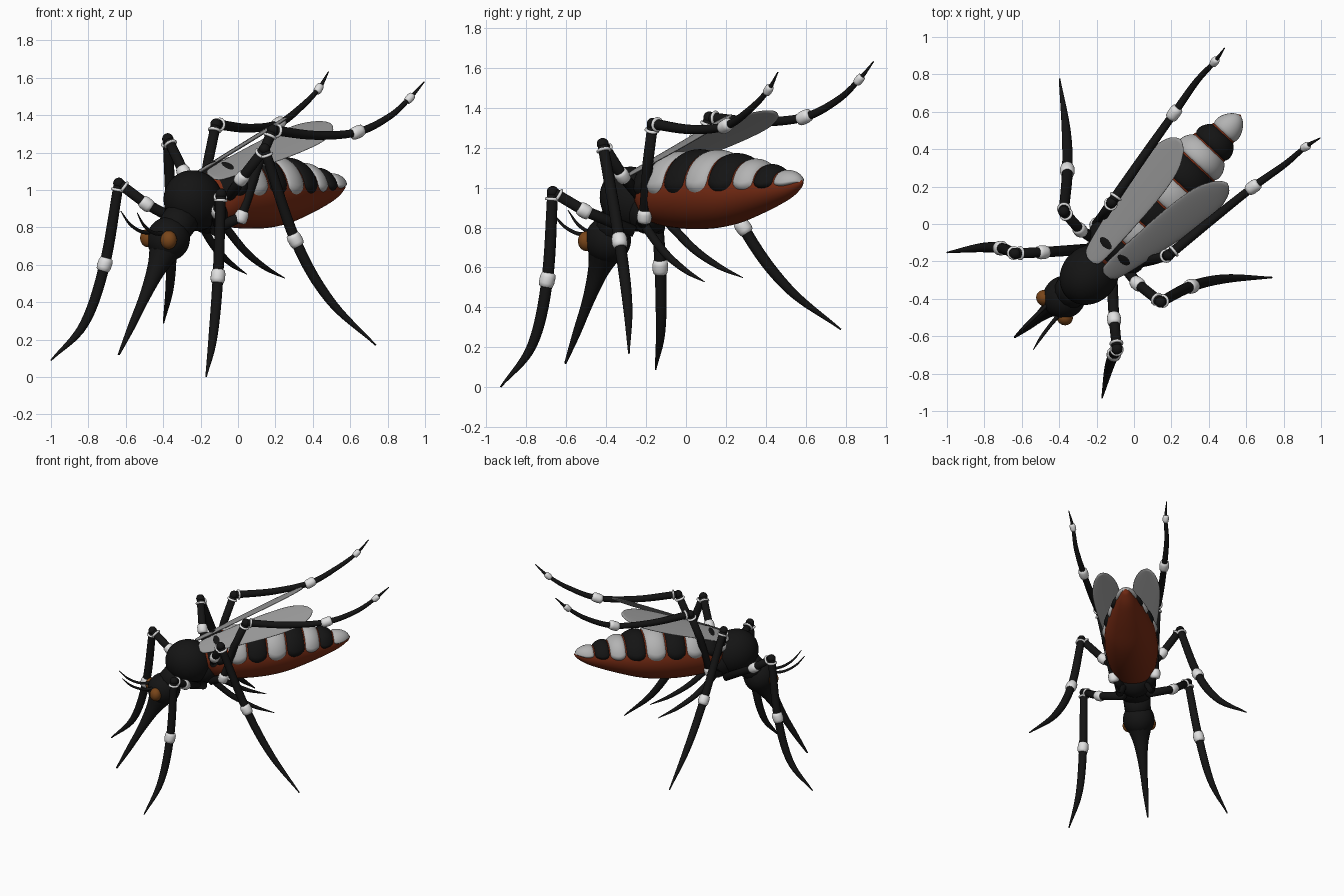
import bpy, bmesh
from math import sin, cos, pi, radians, sqrt
from mathutils import Vector, Matrix

if "Cube" in bpy.data.objects:
    bpy.data.objects.remove(bpy.data.objects["Cube"])

# Body frame: x runs from head to tail, y to the side, z up; then turned and rolled
POSE = (Matrix.Translation((-.045, .042, 0)) @ Matrix.Rotation(radians(46.9), 4, 'Z')
        @ Matrix.Rotation(radians(4.4), 4, 'X'))


def material(name, r, g, b):
    m = bpy.data.materials.new(name)
    m.use_nodes = True
    m.diffuse_color = (r, g, b, 1)
    bsdf = m.node_tree.nodes["Principled BSDF"]
    bsdf.inputs["Base Color"].default_value = (r, g, b, 1)
    bsdf.inputs["Roughness"].default_value = .6
    return m


BLACK = material("black", .007, .007, .007)
WHITE = material("white", .75, .75, .75)
GREY = material("stripe grey", .45, .45, .45)
WING = material("wing grey", .3, .3, .3)
RED = material("belly red", .19, .025, .007)
BROWN = material("eye brown", .19, .06, .01)


def finish(name, bm, mat):
    bmesh.ops.recalc_face_normals(bm, faces=bm.faces)
    for f in bm.faces:
        f.smooth = True
    mesh = bpy.data.meshes.new(name)
    bm.to_mesh(mesh)
    bm.free()
    mesh.materials.append(mat)
    ob = bpy.data.objects.new(name, mesh)
    bpy.context.collection.objects.link(ob)
    ob.matrix_world = POSE
    return ob


def skin(bm, rows, closed=True):
    """Join rows of points with quads; closed rows get end caps."""
    rings = [[bm.verts.new(p) for p in row] for row in rows]
    n = len(rings[0])
    for a, b in zip(rings, rings[1:]):
        for i in range(n if closed else n - 1):
            j = (i + 1) % n
            bm.faces.new((a[i], a[j], b[j], b[i]))
    if closed:
        bm.faces.new(rings[0])
        bm.faces.new(rings[-1])


def smooth(points, steps=8):
    """Catmull-Rom samples through points of any dimension."""
    pts = [Vector(p) for p in points]
    pts = [2 * pts[0] - pts[1]] + pts + [2 * pts[-1] - pts[-2]]
    out = []
    for a, b, c, d in zip(pts, pts[1:], pts[2:], pts[3:]):
        for k in range(steps):
            t = k / steps
            out.append(.5 * (2 * b + (c - a) * t + (2 * a - 5 * b + 4 * c - d) * t ** 2
                             + (3 * b - a - 3 * c + d) * t ** 3))
    return out + [pts[-2]]


def tube(name, points, mat, side=1, sides=14):
    """Sweep a circle along points given as (x, y, z, radius)."""
    pos = [Vector((p[0], p[1] * side, p[2])) for p in points]
    bm, rows, normal = bmesh.new(), [], None
    for i, p in enumerate(pos):
        a = (p - pos[max(i - 1, 0)]).normalized()
        b = (pos[min(i + 1, len(pos) - 1)] - p).normalized()
        tan = (a + b).normalized()
        if normal is None:
            normal = tan.orthogonal()
        normal = (normal - tan * normal.dot(tan)).normalized()
        other = tan.cross(normal)
        rows.append([p + points[i][3] * (normal * cos(2 * pi * k / sides) + other * sin(2 * pi * k / sides))
                     for k in range(sides)])
    skin(bm, rows)
    return finish(name, bm, mat)


def ball(name, centre, radii, mat, tilt=0):
    bm = bmesh.new()
    m = Matrix.Translation(centre) @ Matrix.Rotation(tilt, 4, 'Y') @ Matrix.Diagonal((*radii, 1))
    bmesh.ops.create_uvsphere(bm, u_segments=32, v_segments=20, radius=1, matrix=m)
    return finish(name, bm, mat)


def band(name, at, toward, length, radius, side):
    """Rounded white sleeve around a leg, centred on a point."""
    at, d = Vector(at[:3]), (Vector(toward[:3]) - Vector(at[:3])).normalized() * length / 2
    shape = ((-1, .6), (-.85, .88), (-.4, 1), (.4, 1), (.85, .88), (1, .6))
    tube(name, [(*(at + d * t), radius * s) for t, s in shape], WHITE, side, 18)


# Thorax, neck, head and proboscis
ball("thorax", (-.36, 0, .945), (.175, .15, .16), BLACK, .5)
ball("rear_thorax", (-.25, 0, .89), (.11, .12, .12), BLACK)
tube("neck", [(-.42, 0, .88, .1), (-.54, 0, .75, .09)], BLACK)
ball("head", (-.54, 0, .74), (.118, .113, .118), BLACK)
tube("proboscis", smooth([(-.56, 0, .69, .09), (-.62, 0, .58, .052), (-.7, 0, .43, .03),
                          (-.79, 0, .27, .02), (-.877, 0, .12, .006)]), BLACK)

# Belly: a lofted body of round sections (x, centre height, radius)
PROFILE = smooth([(-.3, .98, .05), (-.24, .98, .115), (-.15, .98, .165), (.08, .985, .19), (.3, .99, .178),
                  (.5, .998, .132), (.7, 1.01, .07), (.79, 1.025, .03), (.815, 1.03, .004)])


def section(x):
    for a, b in zip(PROFILE, PROFILE[1:]):
        if x <= b.x:
            return a.lerp(b, max(0, (x - a.x) / (b.x - a.x)))
    return PROFILE[-1]


def arc_point(x, angle, extra):
    s = section(x)
    r = max(s.z + extra, .002)
    return (x, r * cos(angle), s.y + r * sin(angle))


bm = bmesh.new()
skin(bm, [[arc_point(s.x, 2 * pi * k / 40, 0) for k in range(40)] for s in PROFILE])
finish("belly", bm, RED)

# Back plates: alternating bulged bands over the upper half, with rounded ends
EDGES = (-.25, -.11, .03, .175, .32, .46, .575, .68, .813)
for i, (a, b) in enumerate(zip(EDGES, EDGES[1:])):
    bm, rows = bmesh.new(), []
    for k in range(15):
        t = k / 14
        bulge = sqrt(max(0, sin(pi * t)))
        low = -.02 + .3 * (1 - bulge)
        row = []
        for j in range(33):
            ends = min(1, min(j, 32 - j) / 2)
            row.append(arc_point(a + (b - a) * t, low + (pi - 2 * low) * j / 32,
                                 -.006 + .026 * bulge * ends))
        rows.append(row)
    skin(bm, rows, closed=False)
    finish(f"back_plate_{i + 1}", bm, GREY if i % 2 else BLACK)

# Legs: straight upper part, curved lower part, white sleeves (point, length, radius)
LEGS = {
    "front": dict(
        upper=[(-.27, .09, .79, .03), (-.445, .263, .907, .028), (-.55, .375, 1.01, .027)],
        lower=[(-.55, .375, 1.01, .027), (-.581, .416, .572, .029), (-.655, .473, .247, .024),
               (-.795, .57, .045, .004)]),
    "middle": dict(
        upper=[(-.2, .09, .95, .03), (-.22, .212, 1.08, .028), (-.208, .355, 1.25, .027)],
        lower=[(-.208, .355, 1.25, .027), (-.034, .455, .77, .029), (.12, .585, .46, .024),
               (.295, .78, .23, .004)]),
    "rear": dict(
        upper=[(-.22, .09, .82, .03), (-.14, .15, .87, .028), (-.07, .18, 1.14, .027), (.005, .208, 1.34, .027)],
        lower=[(.005, .208, 1.34, .027), (.3, .25, 1.315, .024), (.58, .29, 1.335, .021),
               (.785, .325, 1.42, .017), (.928, .334, 1.52, .012), (1.017, .352, 1.61, .003)]),
}
for side, label in ((1, "right"), (-1, "left")):
    for leg, part in LEGS.items():
        name = f"{label}_{leg}_leg"
        up, low = part["upper"], part["lower"]
        tube(name + "_upper", up, BLACK, side)
        tube(name + "_lower", smooth(low), BLACK, side)
        knee = Vector(low[0][:3])
        ball(name + "_knee", (knee.x, knee.y * side, knee.z), (.03, .03, .03), BLACK)
        band(name + "_upper_band", up[1], up[2], .07, .037, side)
        for end in (up[-2], low[1]):
            at = knee + (Vector(end[:3]) - knee).normalized() * .035
            band(name + "_knee_ring", at, knee, .016, .037, side)
        if leg == "rear":
            band(name + "_middle_band", low[2], low[3], .08, .034, side)
            band(name + "_end_band", low[4], low[5], .055, .022, side)
        else:
            band(name + "_lower_band", low[1], low[2], .078, .039, side)

    # Eyes, feelers and the short trailing limbs below
    ball(label + "_eye", (-.617, side * .075, .74), (.042, .045, .05), BROWN)
    tube(label + "_antenna", smooth([(-.6, .04, .775, .012), (-.7, .045, .775, .01), (-.79, .052, .815, .008),
                                     (-.86, .06, .885, .002)]), BLACK, side, 8)
    tube(label + "_trailing_limb", smooth([(-.24, .08, .86, .022), (-.15, .095, .77, .022), (-.04, .11, .675, .02),
                                           (.1, .125, .595, .014), (.24, .14, .54, .002)]), BLACK, side)

    # Wing: a thin lens-shaped blade sloping down to its outer edge
    base, tip = Vector((-.3, .06, 1.08)), Vector((.5, .172, 1.37))
    across, normal = Vector((.02, .91, -.41)), Vector((-.39, .39, .84))
    outline = smooth([(0, .03), (.05, .06), (.3, .085), (.6, .105), (.82, .1), (.94, .065), (.985, .03), (1, .004)], 5)
    bm, rows = bmesh.new(), []
    for t, half in outline:
        mid = base.lerp(tip, t)
        ring = [mid + across * half * cos(2 * pi * k / 24)
                + normal * min(.009, half * .3) * sin(2 * pi * k / 24) for k in range(24)]
        rows.append([(p.x, p.y * side, p.z) for p in ring])
    skin(bm, rows)
    finish(label + "_wing", bm, WING)
